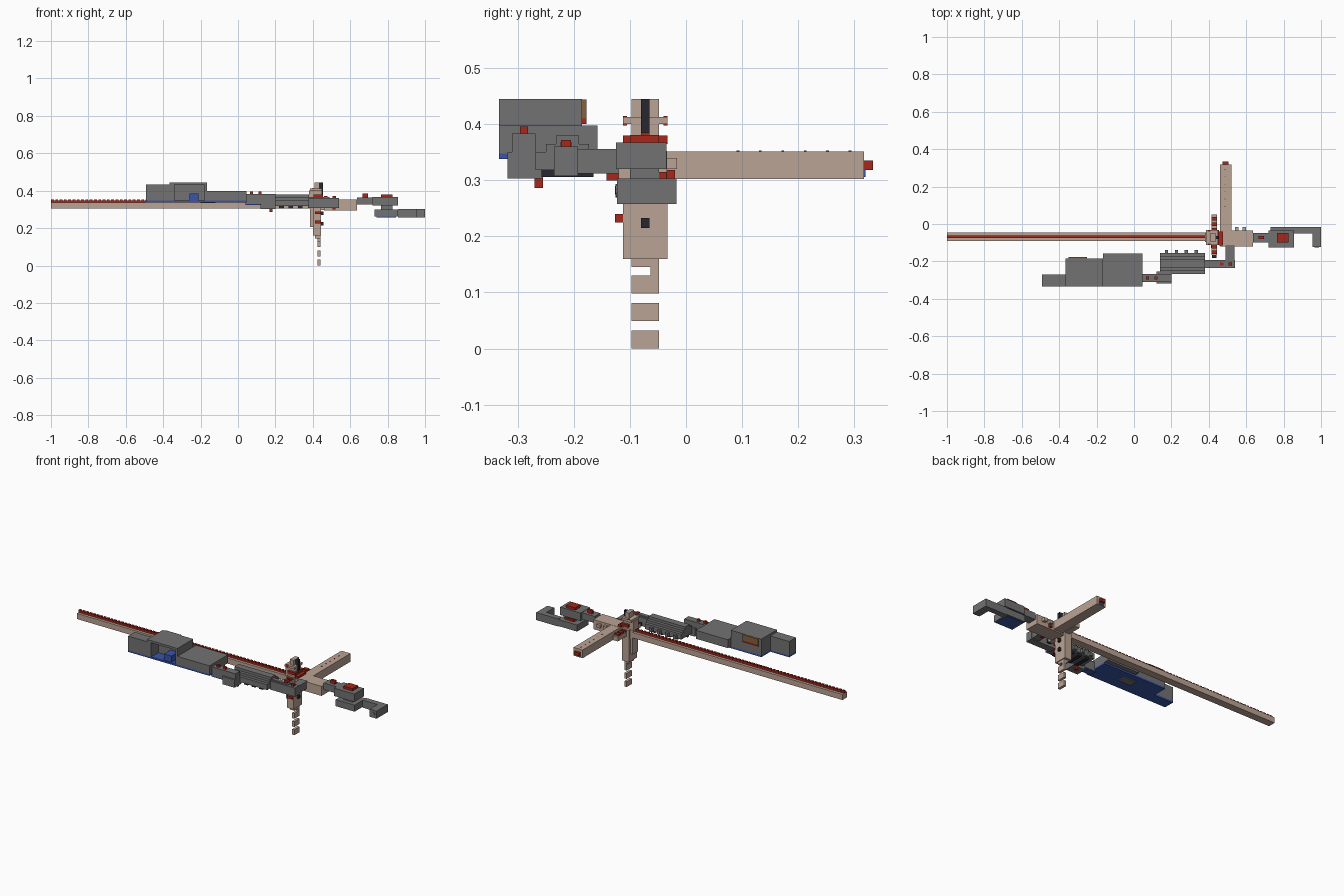
import bpy, bmesh
from mathutils import Vector

if "Cube" in bpy.data.objects:
    bpy.data.objects.remove(bpy.data.objects["Cube"])


def material(name, red, green, blue):
    mat = bpy.data.materials.new(name)
    mat.use_nodes = True
    mat.diffuse_color = (red, green, blue, 1)
    shader = mat.node_tree.nodes["Principled BSDF"]
    shader.inputs["Base Color"].default_value = mat.diffuse_color
    return mat


grey = material("grey", .17, .17, .17)
tan = material("tan", .5, .37, .3)
red = material("red", .38, .02, .01)
blue = material("blue", .04, .09, .4)
black = material("black", .02, .02, .03)
brown = material("brown", .23, .12, .05)


def above(span, height):
    return span[1], span[1] + height


def below(span, height):
    return span[0] - height, span[0]


def inset(span, margin):
    return span[0] + margin, span[1] - margin


def link(name, mat, bm):
    mesh = bpy.data.meshes.new(name)
    bm.to_mesh(mesh)
    bm.free()
    mesh.materials.append(mat)
    bpy.context.scene.collection.objects.link(bpy.data.objects.new(name, mesh))


def block(name, mat, x, y, z, count=1, step=(0, 0, 0)):
    """A box filling three spans, repeated along a step."""
    bm = bmesh.new()
    low, high = (Vector(corner) for corner in zip(x, y, z))
    for i in range(count):
        verts = bmesh.ops.create_cube(bm, size=1)["verts"]
        bmesh.ops.scale(bm, vec=high - low, verts=verts)
        bmesh.ops.translate(bm, vec=(low + high) / 2 + i * Vector(step), verts=verts)
    link(name, mat, bm)


def discs(name, mat, x, y, z, radius, count=1, step=0):
    """Thin discs facing the front, repeated along x."""
    bm = bmesh.new()
    for i in range(count):
        verts = bmesh.ops.create_cone(bm, cap_ends=True, segments=10, radius1=radius,
                                      radius2=radius, depth=.006)["verts"]
        for v in verts:
            v.co = Vector((x + i * step + v.co.x, y + v.co.z, z + v.co.y))
    bmesh.ops.recalc_face_normals(bm, faces=bm.faces)
    link(name, mat, bm)


# Long beam with a toothed rail along its top
beam_x, beam_y, beam_z = (-1, .39), (-.09, -.045), (.305, .338)
rail_y, rail_z = inset(beam_y, .016), above(beam_z, .01)
block("long_beam", tan, beam_x, beam_y, beam_z)
block("beam_rail", red, beam_x, rail_y, rail_z)
block("rail_teeth", red, (-1, -.985), rail_y, above(rail_z, .006), count=60, step=(.023, 0, 0))

# Cross arm and its end fitting
arm_x, arm_y, arm_z = (.46, .52), (-.035, .317), (.302, .351)
end_x, end_y, end_z = inset(arm_x, .014), above(arm_y, .016), inset(arm_z, .016)
block("cross_arm", tan, arm_x, arm_y, arm_z)
block("arm_end", red, end_x, end_y, end_z)
block("arm_end_plate", blue, end_x, above(arm_y, .003), below(end_z, .012))
block("arm_studs", red, (.485, .49), (.09, .095), above(arm_z, .002), count=6, step=(0, .04, 0))

# Central hub
hub_x, hub_y, hub_z = (.46, .635), (-.12, -.034), (.295, .352)
block("hub", tan, hub_x, hub_y, hub_z)
block("hub_neck", tan, below(hub_x, .075), beam_y, inset(hub_z, .003))
block("hub_knobs", tan, (.54, .56), above(hub_y, .018), (.32, .34), count=2, step=(.04, 0, 0))
block("hub_front_stud", red, (.505, .52), below(hub_y, .022), (.3, .318))
block("hub_back_stud", red, (.54, .555), above(hub_y, .014), (.302, .318))
block("hub_top_stud", red, (.455, .475), inset(hub_y, .005), above(hub_z, .012))

# Mast: upper post and collar
post_y, wide_y = (-.097, -.048), (-.112, -.033)
stripe_y = inset(post_y, .017)
block("mast_post", tan, (.41, .435), post_y, (.35, .445))
block("mast_foot", tan, (.38, .45), post_y, (.34, .4))
block("mast_shoulder", tan, (.385, .45), wide_y, (.4, .413))
block("mast_stripe", black, (.435, .455), stripe_y, (.35, .445))
block("mast_collar", red, (.405, .455), wide_y, (.365, .38))
for side, ear_y in ("front", below(wide_y, -.007)), ("back", above(wide_y, -.007)):
    block(side + "_collar_ear", red, (.395, .41), (min(ear_y), max(ear_y)), (.398, .415))

# Mast: lower blade and separate tip pieces
block("mast_blade", tan, (.4, .445), wide_y, (.16, .35))
block("blade_edge", tan, (.385, .41), post_y, (.205, .35))
block("blade_tip", tan, (.412, .44), post_y, (.145, .17))
block("blade_pegs", red, (.412, .445), below(wide_y, .015), (.225, .24), count=2, step=(0, 0, .05))
block("blade_pins", black, (.44, .457), stripe_y, (.215, .233), count=2, step=(0, 0, .055))
block("tip_blocks", tan, (.425, .44), post_y, (0, .032), count=3, step=(0, 0, .049))
block("tip_link", tan, (.425, .44), (-.063, -.048), (.13, .147))

# Short cross bar through the mast
bar_x, bar_y, bar_z = (.415, .445), (-.165, .05), (.312, .338)
block("guard_bar", tan, bar_x, bar_y, bar_z)
block("guard_segments", red, bar_x, (-.16, -.142), above(bar_z, .01), count=7, step=(0, .03, 0))
block("guard_cap", black, inset(bar_x, .003), below(bar_y, .017), inset(bar_z, .003))

# Grey head: neck and block
head_x, head_y, head_z = (.72, .855), (-.125, -.035), (.32, .367)
button_x, button_y = (.765, .825), (-.1, -.048)
block("head_neck", grey, above(hub_x, .09), button_y, (.325, .365))
block("head_block", grey, head_x, head_y, head_z)
block("head_stem", grey, button_x, button_y, below(head_z, .02))
block("head_button", red, button_x, button_y, above(head_z, .014))
block("neck_button", red, (.665, .695), stripe_y, (.365, .385))

# Hooked bracket under the head
hook_y, hook_z = (-.123, -.017), (.258, .303)
hook_arm_y = (-.05, -.017)
block("bracket_plate", grey, (.73, .855), hook_y, inset(hook_z, .003))
block("bracket_arm", grey, (.855, .955), hook_arm_y, hook_z)
block("bracket_hook", grey, (.955, 1), hook_y, hook_z)
block("bracket_underside", blue, (.74, .845), inset(hook_y, .008), below(hook_z, -.003)[::-1])
block("bracket_stripe", red, button_x, below(hook_arm_y, -.015)[::-1], above(hook_z, .012))
discs("bracket_disc", grey, .977, hook_y[0], .281, radius=.012)

# Rear body: end block, and a roofed bay with an open front
front, wall_z = -.333, (.348, .432)
end_x, end_y = (-.492, -.367), (front, -.27)
bay_x, bay_y = (-.367, -.166), (front, -.185)
back_y = (-.265, bay_y[1])
block("rear_end", grey, end_x, end_y, wall_z)
block("bay_roof", grey, bay_x, bay_y, above(wall_z, .013))
block("bay_back", grey, bay_x, back_y, wall_z)
block("bay_outer_wall", grey, above(end_x, .027), bay_y, wall_z)
block("bay_inner_wall", grey, (-.18, bay_x[1]), bay_y, wall_z)
block("bay_step", blue, (-.26, -.21), (-.325, -.262), (.348, .385))
block("rear_plate", brown, (-.35, -.25), above(back_y, .008), (.41, .444))
block("rear_plate_strip", red, (-.35, -.25), above(back_y, .008), (.4, .41))

# Main body, with a blue floor under the whole rear half
main_x, main_y, main_z = (bay_x[1], .045), (front, -.158), (.348, .398)
floor_z = below(wall_z, .01)
block("main_body", grey, main_x, main_y, main_z)
block("end_floor", blue, end_x, end_y, floor_z)
block("body_floor", blue, (bay_x[0], main_x[1]), bay_y, floor_z)
block("floor_pad", grey, (-.2, -.12), (-.27, -.22), below(floor_z, .005))
discs("side_discs", grey, -.135, front + .003, .364, radius=.011, count=6, step=.03)

# Narrow link beside the main body
link_x, link_y, link_z = (.04, .2), (-.31, -.268), (.33, .383)
block("front_link", grey, link_x, link_y, link_z)
block("link_grip", grey, (.12, .2), (-.318, -.255), (.303, .35))
block("link_studs", red, (.065, .081), inset(link_y, .014), above(link_z, .013),
      count=2, step=(.045, 0, 0))
block("link_foot", red, (.168, .185), (-.27, -.255), (.286, .303))
block("link_floor", blue, (link_x[0], .12), inset(link_y, .002), below(link_z, .006))

# Ridged casing: three narrowing steps, pegs along the back, ribs below
case_x, case_y, step_z = (.14, .38), (-.268, -.155), (.318, .35)
peg_y, rib_y, rib_z = above(case_y, .016), inset(case_y, .01), below(step_z, .012)
block("casing_pegs", grey, (.165, .183), peg_y, (.318, .34), count=4, step=(.053, 0, 0))
block("casing_ribs", black, (.17, .195), rib_y, rib_z, count=4, step=(.05, 0, 0))
for level in "lower", "middle", "upper":
    block("casing_" + level, grey, case_x, case_y, step_z)
    case_y, step_z = inset(case_y, .018), above(step_z, .015)

# Bent connector from the casing to the hub
bend_x, bend_y, bend_z = (.375, .54), (-.235, -.193), (.308, .36)
block("connector", grey, bend_x, bend_y, bend_z)
block("connector_ridge", grey, (.375, .49), inset(bend_y, .01), above(bend_z, .007))
block("connector_bend", grey, (.49, .537), above(bend_y, .08), inset(bend_z, .004))
block("connector_studs", red, (.46, .478), inset(bend_y, .012), above(bend_z, .012),
      count=2, step=(.045, 0, 0))
